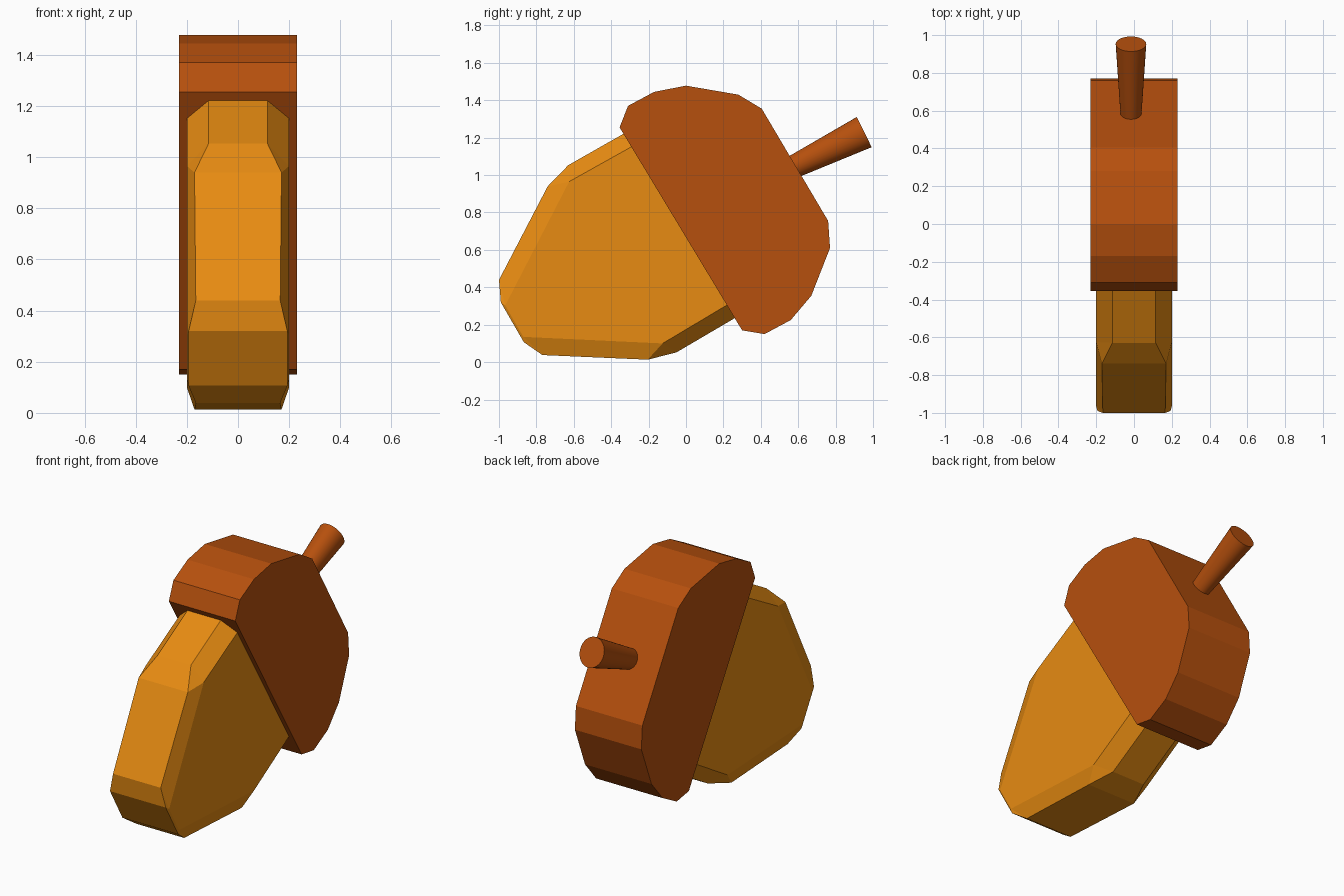
import bpy, bmesh, math
from mathutils import Vector

if "Cube" in bpy.data.objects:
    bpy.data.objects.remove(bpy.data.objects["Cube"])


def material(name, rgb):
    m = bpy.data.materials.new(name)
    m.diffuse_color = (*rgb, 1)
    m.use_nodes = True
    m.node_tree.nodes["Principled BSDF"].inputs["Base Color"].default_value = m.diffuse_color
    return m


def make_object(name, bm, mat):
    bmesh.ops.recalc_face_normals(bm, faces=bm.faces[:])
    mesh = bpy.data.meshes.new(name)
    bm.to_mesh(mesh)
    bm.free()
    mesh.materials.append(mat)
    ob = bpy.data.objects.new(name, mesh)
    bpy.context.collection.objects.link(ob)
    return ob


brown = material("cap_brown", (0.47, 0.08, 0.004))
orange = material("nut_orange", (0.80, 0.26, 0.006))

# Cap: a faceted slab extruded across x
cap_profile = [(-0.355, 1.255), (-0.31, 1.37), (-0.17, 1.445), (0, 1.478),
               (0.28, 1.43), (0.405, 1.355), (0.76, 0.755), (0.77, 0.61),
               (0.67, 0.355), (0.56, 0.225), (0.42, 0.15), (0.30, 0.17)]
bm = bmesh.new()
face = bm.faces.new([bm.verts.new((-0.23, y, z)) for y, z in cap_profile])
ext = bmesh.ops.extrude_face_region(bm, geom=[face])
bmesh.ops.translate(bm, vec=(0.46, 0, 0),
                    verts=[v for v in ext["geom"] if isinstance(v, bmesh.types.BMVert)])
make_object("acorn_cap", bm, brown)

# Nut: slab with chamfered rims, in (along axis, across axis) from its tip
tip = Vector((0, -0.925, 0.215))
along = Vector((0, math.cos(math.radians(30)), 0.5))
across = Vector((0, -0.5, math.cos(math.radians(30))))
# rim: along, across, half width; side: along, across of the flat side outline
rim = [(1.1, 0.575, 0.115), (0.675, 0.578, 0.115), (0.523, 0.535, 0.17),
       (0.0475, 0.232, 0.165), (-0.004, 0.123, 0.193)]
side = [(1.1, 0.493), (0.635, 0.4995), (0.008, 0.097)]
rim += [(s, -t, w) for s, t, w in reversed(rim)]
side += [(s, -t) for s, t in reversed(side)]

bm = bmesh.new()
rims, sides = [], []
for sx in (-1, 1):
    r = [bm.verts.new(tip + along * s + across * t + Vector((sx * w, 0, 0)))
         for s, t, w in rim]
    f = [bm.verts.new(tip + along * s + across * t + Vector((sx * 0.2, 0, 0)))
         for s, t in side]
    rims.append(r)
    sides.append(f)
    bm.faces.new(f)
    # chamfer faces between rim and flat side
    for a, b in (((0, 1), (1, 0)), ((1, 2), (1,)), ((2, 3), (2, 1)),
                 ((3, 4), (2,)), ((4, 5), (3, 2)), ((5, 6), (3,)),
                 ((6, 7), (4, 3)), ((7, 8), (4,)), ((8, 9), (5, 4))):
        bm.faces.new([r[i] for i in a] + [f[i] for i in b])
# outer strip and hidden end inside the cap
for i in range(len(rim) - 1):
    bm.faces.new((rims[0][i], rims[0][i + 1], rims[1][i + 1], rims[1][i]))
bm.faces.new((rims[0][0], sides[0][0], sides[0][-1], rims[0][-1],
              rims[1][-1], sides[1][-1], sides[1][0], rims[1][0]))
make_object("acorn_nut", bm, orange)

# Stem: flared round rod leaning out of the cap
start, end = Vector((-0.015, 0.53, 1.022)), Vector((-0.017, 0.953, 1.23))
axis = end - start
bm = bmesh.new()
bmesh.ops.create_cone(bm, cap_ends=True, segments=32, radius1=0.058,
                      radius2=0.09, depth=axis.length)
bmesh.ops.scale(bm, vec=(0.9, 1, 1), verts=bm.verts[:])
stem = make_object("acorn_stem", bm, brown)
stem.location = (start + end) / 2
stem.rotation_euler = (-math.atan2(axis.y, axis.z), 0, 0)
bpy.context.view_layer.objects.active = stem
stem.select_set(True)
bpy.ops.object.shade_smooth_by_angle(angle=math.radians(30))
